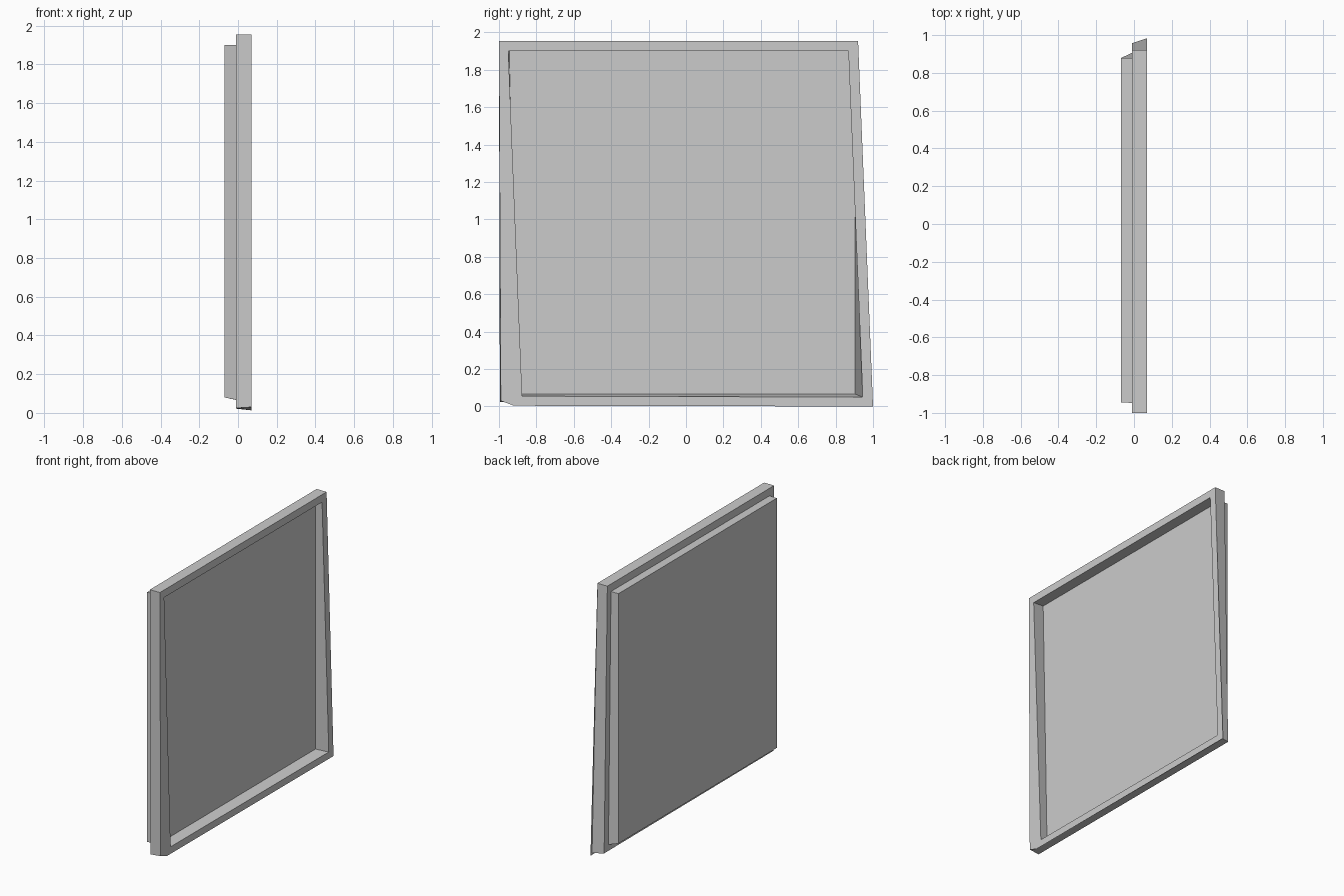
import bpy
import bmesh

cube = bpy.data.objects.get("Cube")
if cube:
    bpy.data.objects.remove(cube, do_unlink=True)

# Single plain grey
grey = bpy.data.materials.new("light_grey")
grey.use_nodes = True
colour = (0.6, 0.6, 0.6, 1)
grey.diffuse_color = colour
grey.node_tree.nodes["Principled BSDF"].inputs["Base Color"].default_value = colour


def loft(name, rings):
    """Join successive rings of (x, [(y, z), ...]) and cap the first and last."""
    bm = bmesh.new()
    loops = [[bm.verts.new((x, y, z)) for y, z in points] for x, points in rings]
    count = len(loops[0])
    for a, b in zip(loops, loops[1:]):
        for i in range(count):
            j = (i + 1) % count
            bm.faces.new((a[i], a[j], b[j], b[i]))
    bm.faces.new(loops[0])
    bm.faces.new(loops[-1])
    bmesh.ops.recalc_face_normals(bm, faces=bm.faces)
    mesh = bpy.data.meshes.new(name)
    bm.to_mesh(mesh)
    bm.free()
    mesh.materials.append(grey)
    obj = bpy.data.objects.new(name, mesh)
    bpy.context.collection.objects.link(obj)
    return obj


# Outlines run: top near, bottom near, along the bottom, bottom far, top far
panel_back = [(-0.945, 1.9), (-0.945, 0.08), (-0.87, 0.08), (0.878, 0.08), (0.878, 1.9)]
panel_front = [(-0.947, 1.9), (-0.91, 0.068), (-0.84, 0.068), (0.907, 0.067), (0.878, 1.9)]
frame_back = [(-1.0, 1.955), (-0.995, 0.025), (-0.92, 0.025), (0.957, 0.022), (0.92, 1.955)]
frame_front = [(-1.0, 1.955), (-0.99, 0.03), (-0.92, 0.029), (0.983, 0.013), (0.92, 1.955)]
rim = [(-1.0, 1.955), (-0.99, 0.03), (-0.92, 0.004), (1.0, 0.0), (0.92, 1.955)]
opening = [(-0.95, 1.9), (-0.876, 0.055), (-0.80, 0.055), (0.945, 0.05), (0.868, 1.9)]
floor = [(-0.945, 1.9), (-0.905, 0.067), (-0.84, 0.067), (0.903, 0.067), (0.903, 1.9)]

# Raised back panel, slanted frame with overhanging front rim, shallow recess
loft("framed_panel", [
    (-0.07, panel_back),
    (-0.01, panel_front),
    (-0.01, frame_back),
    (0.069, frame_front),
    (0.07, rim),
    (0.07, opening),
    (-0.008, floor),
])
